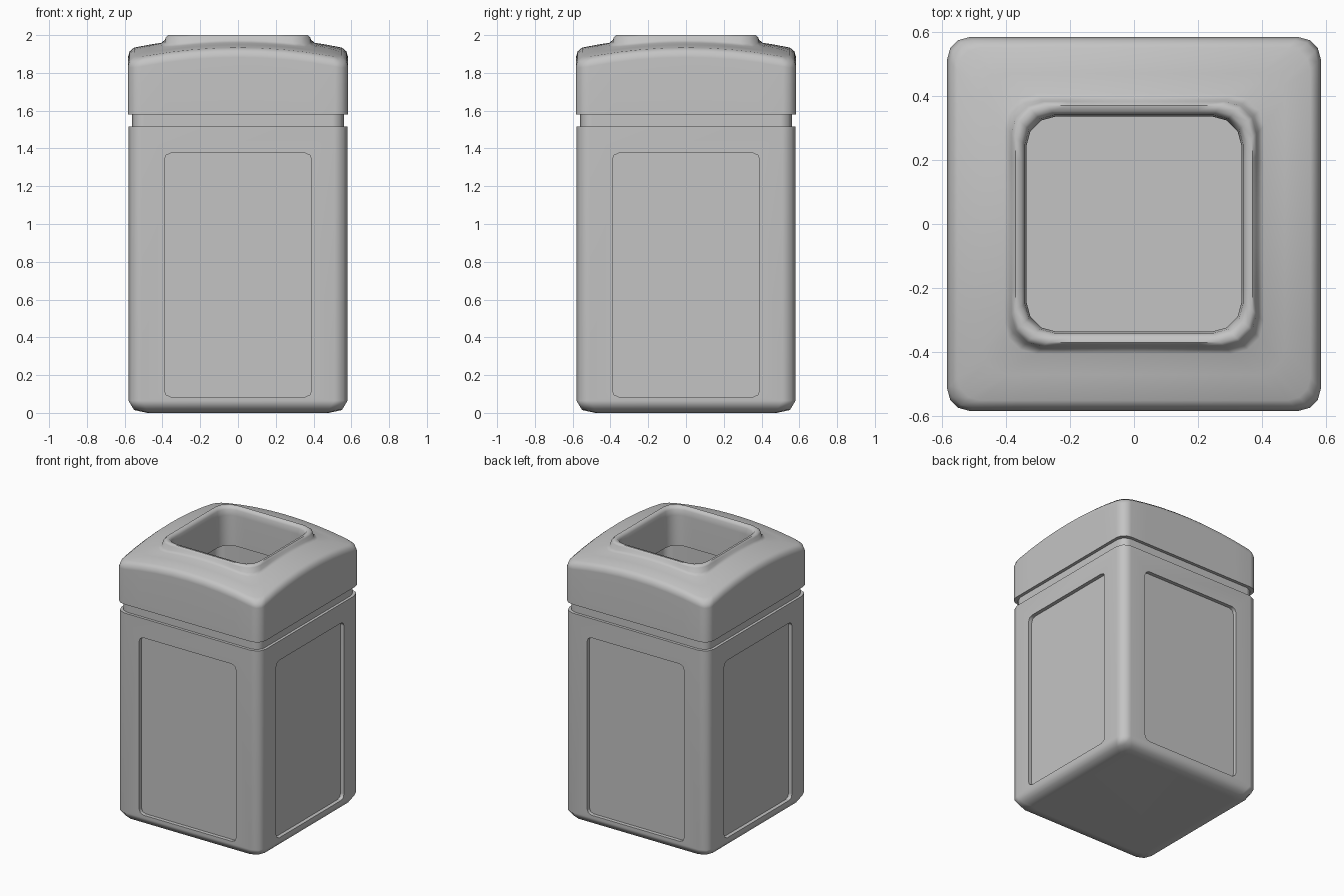
import bpy, bmesh, math
from mathutils import Matrix, Vector

if "Cube" in bpy.data.objects:
    bpy.data.objects.remove(bpy.data.objects["Cube"], do_unlink=True)

grey = bpy.data.materials.new("light grey plastic")
grey.use_nodes = True
colour = (0.55, 0.55, 0.55, 1)
grey.diffuse_color = colour
grey.node_tree.nodes["Principled BSDF"].inputs["Base Color"].default_value = colour


def outline(hx, hy, radius, segs, side):
    """Rounded rectangle, each straight side split into equal steps."""
    pts = []
    for k, (sx, sy) in enumerate([(1, 1), (-1, 1), (-1, -1), (1, -1)]):
        centre = Vector((sx * (hx - radius), sy * (hy - radius)))
        arc = []
        for i in range(segs + 1):
            a = math.radians(90 * (k + i / segs))
            arc.append(centre + radius * Vector((math.cos(a), math.sin(a))))
        if pts:
            last = pts[-1]
            pts += [last.lerp(arc[0], i / side) for i in range(1, side)]
        pts += arc
    last = pts[-1]
    return pts + [last.lerp(pts[0], i / side) for i in range(1, side)]


def loft(bm, rings, caps):
    """Bridge matching rings; either cap both ends or close into a loop."""
    loops = [[bm.verts.new(p) for p in ring] for ring in rings]
    pairs = list(zip(loops, loops[1:]))
    if caps:
        bm.faces.new(loops[0])
        bm.faces.new(loops[-1])
    else:
        pairs.append((loops[-1], loops[0]))
    for a, b in pairs:
        for i in range(len(a)):
            j = (i + 1) % len(a)
            bm.faces.new((a[i], a[j], b[j], b[i]))


def make_object(name, bm):
    bmesh.ops.recalc_face_normals(bm, faces=bm.faces)
    mesh = bpy.data.meshes.new(name)
    bm.to_mesh(mesh)
    bm.free()
    mesh.materials.append(grey)
    obj = bpy.data.objects.new(name, mesh)
    bpy.context.collection.objects.link(obj)
    return obj


def smooth(obj):
    bpy.ops.object.select_all(action="DESELECT")
    obj.select_set(True)
    bpy.context.view_layer.objects.active = obj
    bpy.ops.object.shade_smooth_by_angle(angle=math.radians(50))
    mod = obj.modifiers.new("clean shading", "WEIGHTED_NORMAL")
    mod.keep_sharp = True


# Hollow bin body: chamfered base, straight walls, narrower neck, inner liner
body_profile = [
    (0.48, 0.05, 0.0), (0.55, 0.07, 0.015), (0.58, 0.07, 0.065),
    (0.58, 0.07, 1.515), (0.56, 0.06, 1.515), (0.56, 0.06, 1.62),
    (0.525, 0.06, 1.62), (0.525, 0.06, 0.05),
]
bm = bmesh.new()
loft(bm, [[(p.x, p.y, z) for p in outline(h, h, r, 2, 1)]
          for h, r, z in body_profile], True)
body = make_object("bin_body", bm)

# Recessed panel on each of the four sides
bm = bmesh.new()
for quarter in range(4):
    place = (Matrix.Rotation(quarter * math.pi / 2, 4, "Z")
             @ Matrix.Translation((0, 0, 0.73))
             @ Matrix.Rotation(math.pi / 2, 4, "X"))
    loft(bm, [[place @ Vector((p.x, p.y, d))
               for p in outline(0.39, 0.645, 0.035, 2, 1)]
              for d in (0.553, 0.7)], True)
cutter = make_object("panel_cutter", bm)
cutter.hide_render = True
cut = body.modifiers.new("panels", "BOOLEAN")
cut.operation = "DIFFERENCE"
cut.solver = "EXACT"
cut.object = cutter
bpy.context.view_layer.update()
graph = bpy.context.evaluated_depsgraph_get()
cut_mesh = bpy.data.meshes.new_from_object(body.evaluated_get(graph))
body.modifiers.clear()
body.data = cut_mesh
bpy.data.objects.remove(cutter, do_unlink=True)
smooth(body)


# Domed lid with a raised rim and a chute through the middle
def dome(p):
    return 1.99 - 0.185 * p.length_squared


def lid_ring(half, radius, z, on_dome):
    return [(p.x, p.y, dome(p) + z if on_dome else z)
            for p in outline(half, half, radius, 3, 8)]


lid_profile = [
    # skirt and crown
    (0.555, 0.06, 1.58, False), (0.583, 0.07, 1.58, False),
    (0.583, 0.07, -0.045, True), (0.574, 0.07, -0.015, True),
    (0.55, 0.07, 0, True), (0.47, 0.08, 0, True),
    # rim around the opening
    (0.405, 0.1, 0, True), (0.388, 0.1, 0.012, True),
    (0.382, 0.1, 1.988, False), (0.37, 0.1, 2.0, False),
    (0.352, 0.095, 1.998, False), (0.34, 0.09, 1.98, False),
    # chute and underside
    (0.335, 0.09, 1.94, False), (0.335, 0.09, 1.72, False),
    (0.35, 0.09, 1.72, False), (0.36, 0.1, -0.04, True),
    (0.54, 0.06, -0.05, True),
]
bm = bmesh.new()
loft(bm, [lid_ring(*row) for row in lid_profile], False)
lid = make_object("lid", bm)
smooth(lid)
